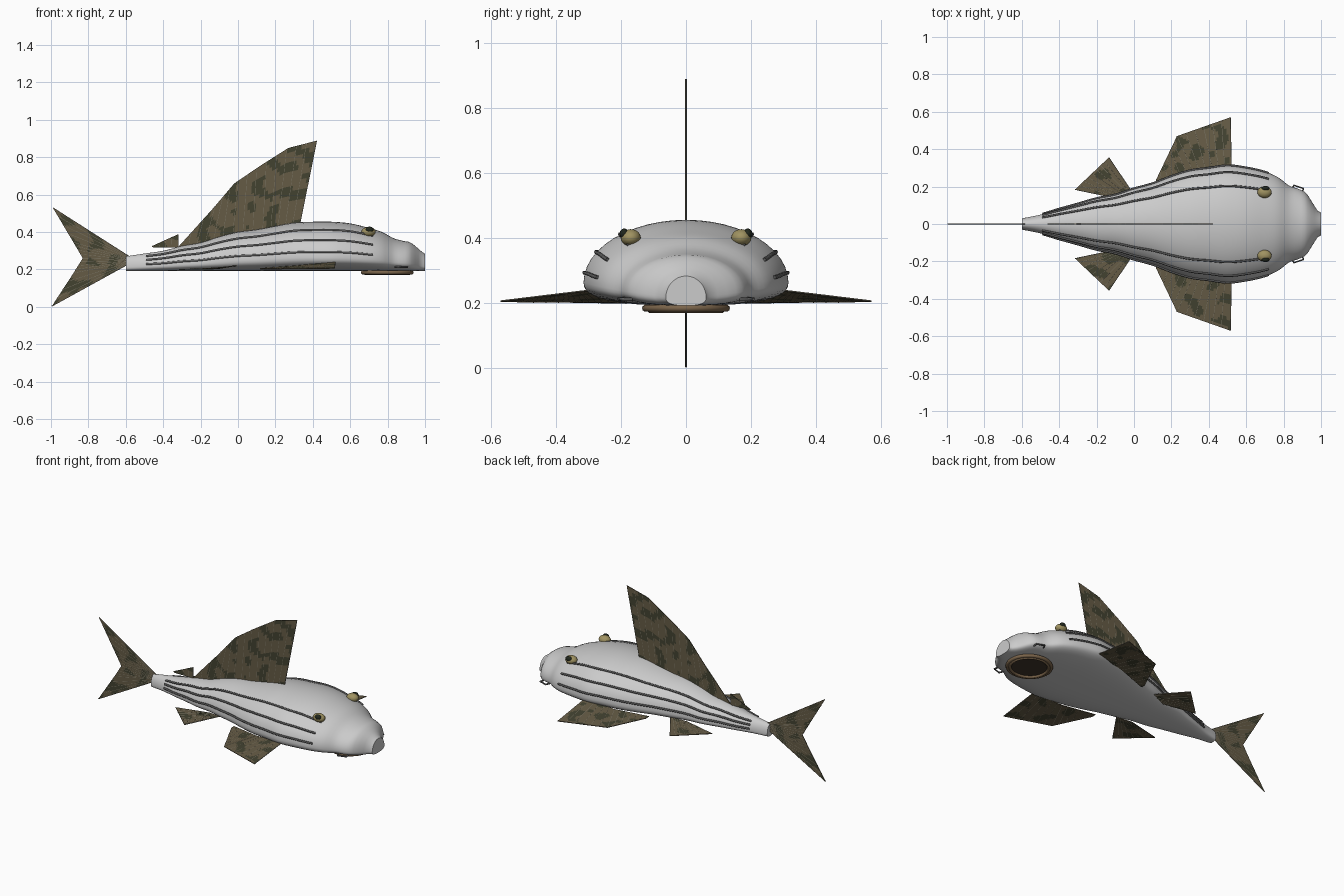
import bpy, bmesh, math
from mathutils import Vector, noise

if "Cube" in bpy.data.objects:
    bpy.data.objects.remove(bpy.data.objects["Cube"])


def material(name, rgb):
    m = bpy.data.materials.new(name)
    m.diffuse_color = (*rgb, 1)
    m.use_nodes = True
    m.node_tree.nodes["Principled BSDF"].inputs["Base Color"].default_value = m.diffuse_color
    return m


OLIVE = material("fin_olive", (0.13, 0.105, 0.06))
DARK = material("fin_spots", (0.055, 0.055, 0.03))
RAY = material("fin_ray", (0.2, 0.18, 0.13))
RIDGE = material("ridge_grey", (0.12, 0.12, 0.12))
EYE = material("eye_olive", (0.35, 0.29, 0.12))
BLACK = material("pupil_black", (0.015, 0.02, 0.012))
LIP = material("lip_brown", (0.2, 0.13, 0.07))
THROAT = material("throat_dark", (0.05, 0.035, 0.025))

BELLY = 0.192
# body stations: x, half width, top height
STATIONS = [(-0.6, .03, .27), (-0.5, .05, .285), (-0.4, .08, .30), (-0.3, .108, .325),
            (-0.2, .137, .343), (-0.1, .157, .375), (0, .19, .40), (0.1, .218, .413),
            (0.2, .257, .432), (0.3, .288, .45), (0.4, .302, .455), (0.5, .315, .455),
            (0.6, .303, .446), (0.7, .28, .422), (0.77, .25, .40), (0.83, .205, .368),
            (0.88, .187, .353), (0.92, .165, .345), (0.96, .105, .315), (0.98, .073, .297),
            (1.0, .062, .283)]


def body_at(x):
    """Smoothly interpolated half width and top height."""
    S = STATIONS
    i = max(k for k in range(len(S) - 1) if S[k][0] <= x + 1e-6)
    a, b = S[i], S[i + 1]
    p, q = S[max(i - 1, 0)], S[min(i + 2, len(S) - 1)]
    h = b[0] - a[0]
    t = (x - a[0]) / h
    out = []
    for c in (1, 2):
        ma = (b[c] - p[c]) / (b[0] - p[0]) * h
        mb = (q[c] - a[c]) / (q[0] - a[0]) * h
        out.append((2*t**3 - 3*t*t + 1) * a[c] + (t**3 - 2*t*t + t) * ma
                   + (3*t*t - 2*t**3) * b[c] + (t**3 - t*t) * mb)
    return out


def skin(x, ang, lift=0.0):
    """Point on the body surface; domed back, flattened belly."""
    w, top = body_at(x)
    zc = BELLY + (top - BELLY) * 0.27
    c, s = math.cos(ang), math.sin(ang)
    if s >= 0:
        return Vector((x, (w + lift) * c, zc + (top - zc + lift) * s))
    return Vector((x, w * math.copysign(abs(c) ** 0.75, c), zc - (zc - BELLY) * abs(s) ** 0.8))


def finish(bm, name, mats=()):
    bmesh.ops.recalc_face_normals(bm, faces=bm.faces)
    me = bpy.data.meshes.new(name)
    bm.to_mesh(me)
    bm.free()
    ob = bpy.data.objects.new(name, me)
    bpy.context.collection.objects.link(ob)
    for m in mats:
        me.materials.append(m)
    return ob


def smooth(ob, angle=40):
    bpy.ops.object.select_all(action='DESELECT')
    bpy.context.view_layer.objects.active = ob
    ob.select_set(True)
    bpy.ops.object.shade_smooth_by_angle(angle=math.radians(angle))


def tubes(name, paths, r, mat, cyclic=False, res=1):
    cu = bpy.data.curves.new(name, 'CURVE')
    cu.dimensions = '3D'
    cu.bevel_depth = r
    cu.bevel_resolution = res
    cu.use_fill_caps = True
    for path in paths:
        sp = cu.splines.new('POLY')
        sp.points.add(len(path) - 1)
        for p, co in zip(sp.points, path):
            p.co = (*co, 1)
        sp.use_cyclic_u = cyclic
    cu.materials.append(mat)
    ob = bpy.data.objects.new(name, cu)
    bpy.context.collection.objects.link(ob)
    return ob


def along(pts, t):
    f = t * (len(pts) - 1)
    i = min(int(f), len(pts) - 2)
    return Vector(pts[i]).lerp(Vector(pts[i + 1]), f - i)


def fin(name, base, tip, rays, spots=0.12):
    """Thin mottled membrane between two edges, with raised rays."""
    n, m = 48, 16
    bm = bmesh.new()
    g = [[bm.verts.new(along(base, i / n).lerp(along(tip, i / n), j / m))
          for j in range(m + 1)] for i in range(n + 1)]
    for i in range(n):
        for j in range(m):
            f = bm.faces.new((g[i][j], g[i+1][j], g[i+1][j+1], g[i][j+1]))
            f.material_index = int(noise.noise(f.calc_center_median() * 14) > spots)
    ob = finish(bm, name, (OLIVE, DARK))
    so = ob.modifiers.new("thickness", 'SOLIDIFY')
    so.thickness = 0.004
    so.offset = 0
    tubes(name + "_rays", [[along(base, k / rays), along(tip, k / rays)]
                           for k in range(rays + 1)], 0.0026, RAY)


# body
bm = bmesh.new()
N, M = 90, 48
rings = [[bm.verts.new(skin(-0.6 + 1.6 * i / N, 2 * math.pi * k / M)) for k in range(M)]
         for i in range(N + 1)]
for a, b in zip(rings, rings[1:]):
    for k in range(M):
        bm.faces.new((a[k], a[(k+1) % M], b[(k+1) % M], b[k]))
bm.faces.new(rings[0])
bm.faces.new(rings[-1])
smooth(finish(bm, "body"), 50)

# armour ridges along both flanks
xs = [-0.49 + 1.21 * i / 60 for i in range(61)]
tubes("flank_ridges", [[skin(x, math.radians(a), 0.002) for x in xs]
                       for d in (9, 29, 50) for a in (d, 180 - d)], 0.006, RIDGE)

# fins on the centre line
fin("dorsal_fin", [(.33, 0, .44), (.15, 0, .415), (-.1, 0, .365), (-.31, 0, .31)],
    [(.42, 0, .888), (.27, 0, .85), (.12, 0, .755), (-.02, 0, .66), (-.13, 0, .53), (-.32, 0, .32)], 14)
fin("adipose_fin", [(-.32, 0, .318), (-.45, 0, .318)], [(-.32, 0, .388), (-.46, 0, .325)], 4)
fin("tail_fin", [(-.575, 0, .265), (-.575, 0, .235)],
    [(-.99, 0, .53), (-.88, 0, .345), (-.83, 0, .26), (-.88, 0, .18), (-.995, 0, .004)], 16)

# paired parts
for s, side in ((1, "left"), (-1, "right")):
    fin(f"pectoral_fin_{side}", [(.52, s*.29, .24), (.32, s*.27, .22), (.12, s*.21, .205)],
        [(.515, s*.57, .206), (.23, s*.47, .203), (.12, s*.24, .203)], 12)
    fin(f"pelvic_fin_{side}", [(-.01, s*.17, .22), (-.1, s*.14, .205)],
        [(-.135, s*.355, .203), (-.315, s*.185, .2)], 8)
    for part, loc, size, mat in (("eye", (.698, s*.17, .401), (.038, .031, .026), EYE),
                                 ("pupil", (.703, s*.19, .413), (.021, .014, .016), BLACK)):
        bpy.ops.mesh.primitive_uv_sphere_add(segments=24, ring_count=14, radius=1, location=loc)
        ob = bpy.context.object
        ob.name = f"{part}_{side}"
        ob.scale = size
        ob.data.materials.append(mat)
        smooth(ob, 60)
    tubes(f"barbel_{side}", [[(.84, s*.18, .215), (.855, s*.207, .213), (.905, s*.19, .212),
                              (.9, s*.165, .212)]], 0.005, RIDGE)


# sucker mouth: two lip rings around a dark disc
def ellipse(rx, ry, z):
    return [(.798 + rx * math.cos(2*math.pi*k/48), ry * math.sin(2*math.pi*k/48), z) for k in range(48)]


tubes("mouth_lip_outer", [ellipse(.13, .124, .184)], 0.011, LIP, True, 3)
tubes("mouth_lip_inner", [ellipse(.115, .11, .178)], 0.009, LIP, True, 3)
bm = bmesh.new()
disc = bm.faces.new([bm.verts.new(p) for p in ellipse(.12, .115, .181)])
ext = bmesh.ops.extrude_face_region(bm, geom=[disc])
bmesh.ops.translate(bm, vec=(0, 0, .014), verts=[v for v in ext["geom"] if isinstance(v, bmesh.types.BMVert)])
finish(bm, "mouth_cavity", (THROAT,))
